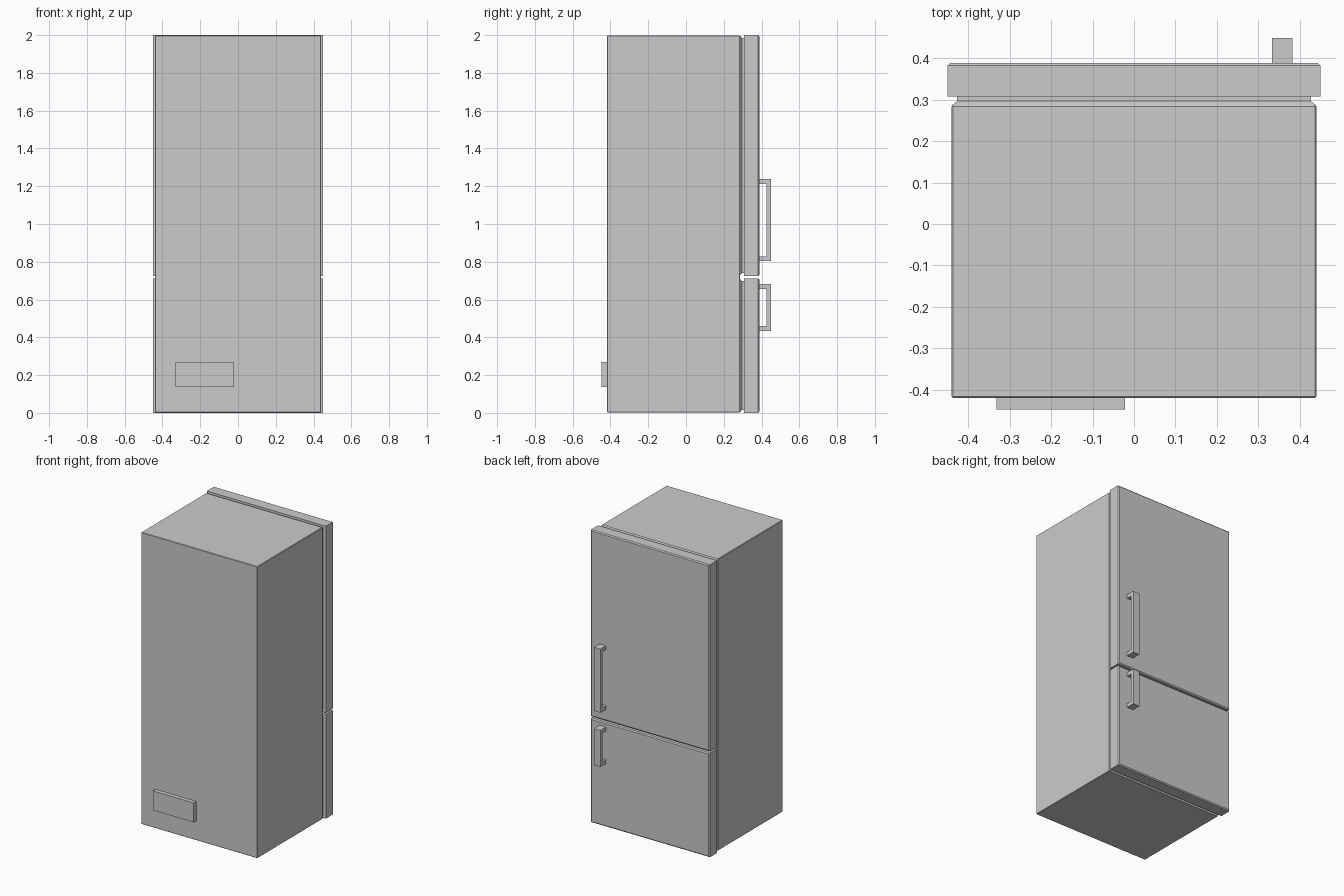
import bpy, bmesh

if "Cube" in bpy.data.objects:
    bpy.data.objects.remove(bpy.data.objects["Cube"])


def finish(name, bm, bevel=0):
    bmesh.ops.recalc_face_normals(bm, faces=bm.faces)
    mesh = bpy.data.meshes.new(name)
    bm.to_mesh(mesh)
    bm.free()
    obj = bpy.data.objects.new(name, mesh)
    bpy.context.collection.objects.link(obj)
    if bevel:
        mod = obj.modifiers.new("edge_bevel", 'BEVEL')
        mod.width = bevel
        mod.segments = 1
    return obj


def panel(name, half_w, z0, z1, rings, bevel=0):
    """Rectangular loft along y; rings are (inset, y) pairs."""
    bm = bmesh.new()
    loops = []
    for inset, y in rings:
        w, a, b = half_w - inset, z0 + inset, z1 - inset
        loops.append([bm.verts.new(p) for p in
                      ((-w, y, a), (w, y, a), (w, y, b), (-w, y, b))])
    for lo, hi in zip(loops, loops[1:]):
        for i in range(4):
            j = (i + 1) % 4
            bm.faces.new((lo[i], lo[j], hi[j], hi[i]))
    bm.faces.new(loops[0])
    bm.faces.new(loops[-1])
    return finish(name, bm, bevel)


def handle(name, z0, z1, x0=0.333, x1=0.382, t=0.026):
    """C-shaped profile in y/z, extruded across x."""
    back, grip, front = 0.386, 0.425, 0.449
    profile = [(back, z0), (front, z0), (front, z1), (back, z1),
               (back, z1 - t), (grip, z1 - t), (grip, z0 + t), (back, z0 + t)]
    bm = bmesh.new()
    face = bm.faces.new([bm.verts.new((x0, y, z)) for y, z in profile])
    ext = bmesh.ops.extrude_face_region(bm, geom=[face])
    moved = [v for v in ext["geom"] if isinstance(v, bmesh.types.BMVert)]
    bmesh.ops.translate(bm, verts=moved, vec=(x1 - x0, 0, 0))
    return finish(name, bm)


# Cabinet
panel("cabinet", 0.44, 0.003, 1.998, [(0, -0.419), (0, 0.286)], bevel=0.003)

# Each compartment: seal stepping in from the cabinet, chamfered door, handle
for label, z0, z1, h0, h1 in (("lower", 0.0, 0.712, 0.433, 0.683),
                              ("upper", 0.724, 2.0, 0.803, 1.239)):
    panel(label + "_door_seal", 0.439, z0 + 0.004, z1 - 0.003,
          [(0, 0.286), (0.012, 0.296), (0.012, 0.31)])
    panel(label + "_door", 0.45, z0, z1,
          [(0, 0.307), (0, 0.382), (0.007, 0.388)])
    handle(label + "_handle", h0, h1)

# Service cover on the rear of the cabinet
bm = bmesh.new()
bmesh.ops.create_cube(bm, size=1)
bmesh.ops.scale(bm, vec=(0.31, 0.031, 0.133), verts=bm.verts)
bmesh.ops.translate(bm, vec=(-0.177, -0.4315, 0.203), verts=bm.verts)
finish("service_cover", bm)
